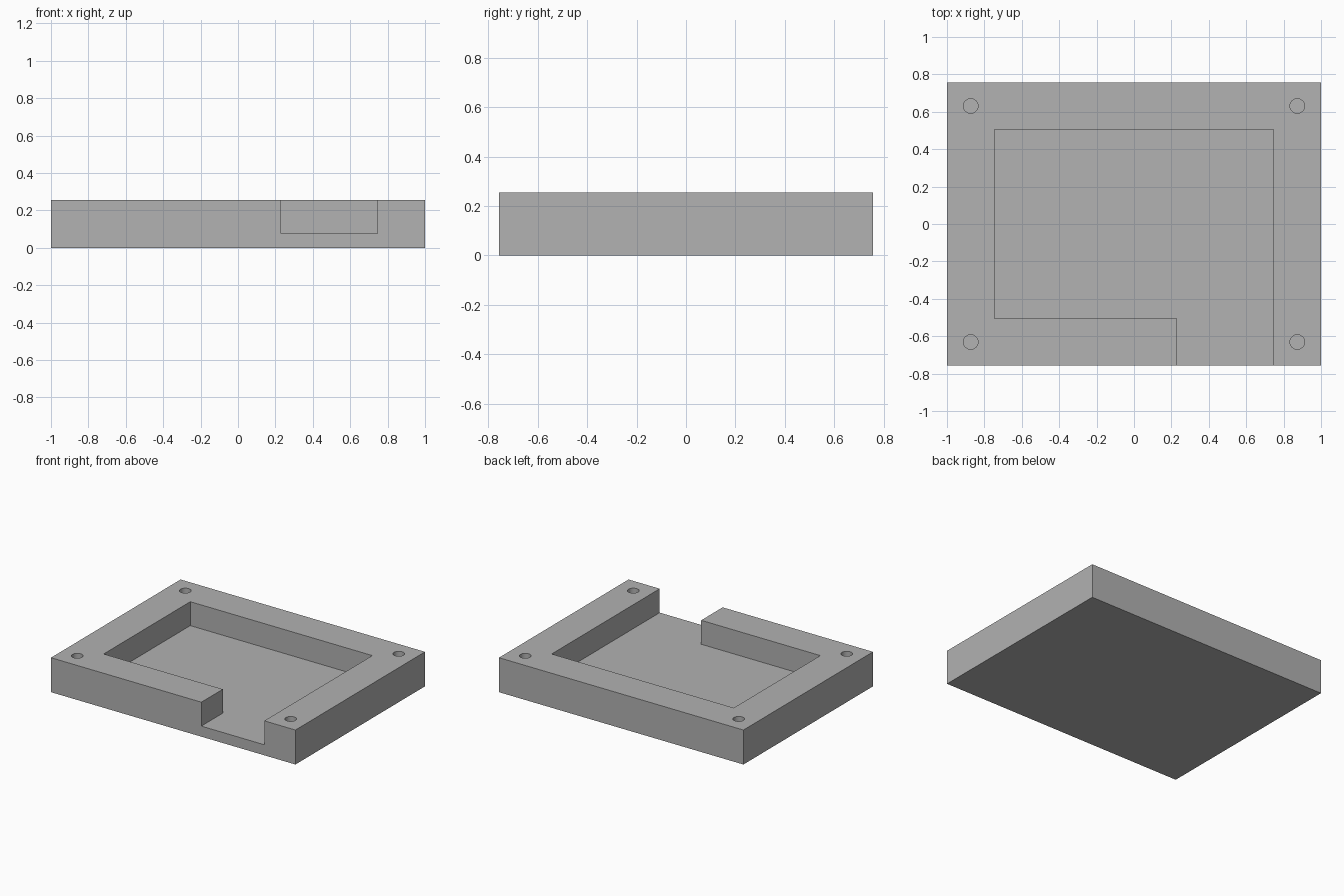
import bpy, bmesh, math

if "Cube" in bpy.data.objects:
    bpy.data.objects.remove(bpy.data.objects["Cube"], do_unlink=True)

HALF_X, HALF_Y, HEIGHT = 1.0, 0.757, 0.255
POCKET_X, POCKET_Y, FLOOR = 0.745, 0.506, 0.078
CHANNEL_X = 0.23
HOLE_X, HOLE_Y, HOLE_R = 0.873, 0.631, 0.039
OVER = 0.1  # cutters reach past the surfaces they open

grey = bpy.data.materials.new("plain grey")
grey.use_nodes = True
colour = (0.445, 0.445, 0.445, 1)
grey.diffuse_color = colour
grey.node_tree.nodes["Principled BSDF"].inputs["Base Color"].default_value = colour


def prism(name, outline, z0, z1):
    """Extrude a flat outline from z0 up to z1."""
    bm = bmesh.new()
    face = bm.faces.new([bm.verts.new((x, y, z0)) for x, y in outline])
    top = bmesh.ops.extrude_face_region(bm, geom=[face])["geom"]
    bmesh.ops.translate(bm, vec=(0, 0, z1 - z0),
                        verts=[v for v in top if isinstance(v, bmesh.types.BMVert)])
    bmesh.ops.recalc_face_normals(bm, faces=bm.faces)
    mesh = bpy.data.meshes.new(name)
    bm.to_mesh(mesh)
    bm.free()
    mesh.materials.append(grey)
    obj = bpy.data.objects.new(name, mesh)
    bpy.context.collection.objects.link(obj)
    return obj


def circle(cx, cy, r, n=32):
    return [(cx + r * math.cos(math.tau * i / n), cy + r * math.sin(math.tau * i / n))
            for i in range(n)]


# Solid block
tray = prism("tray", [(-HALF_X, -HALF_Y), (HALF_X, -HALF_Y),
                      (HALF_X, HALF_Y), (-HALF_X, HALF_Y)], 0, HEIGHT)

# Pocket with its channel out through the front wall
front = -HALF_Y - OVER
pocket = [(-POCKET_X, -POCKET_Y), (CHANNEL_X, -POCKET_Y), (CHANNEL_X, front),
          (POCKET_X, front), (POCKET_X, POCKET_Y), (-POCKET_X, POCKET_Y)]
cutters = [prism("pocket_cutter", pocket, FLOOR, HEIGHT + OVER)]

# Blind screw holes in the corners
for sx in (-1, 1):
    for sy in (-1, 1):
        cutters.append(prism("hole_cutter", circle(sx * HOLE_X, sy * HOLE_Y, HOLE_R),
                             FLOOR, HEIGHT + OVER))

bpy.ops.object.select_all(action="DESELECT")
bpy.context.view_layer.objects.active = tray
tray.select_set(True)
for cutter in cutters:
    cutter.hide_render = True
    mod = tray.modifiers.new("cut", "BOOLEAN")
    mod.operation = "DIFFERENCE"
    mod.solver = "EXACT"
    mod.object = cutter
    bpy.ops.object.modifier_apply(modifier=mod.name)
    bpy.data.objects.remove(cutter, do_unlink=True)

# Round hole walls, crisp edges elsewhere
bpy.ops.object.shade_smooth_by_angle(angle=math.radians(30))
